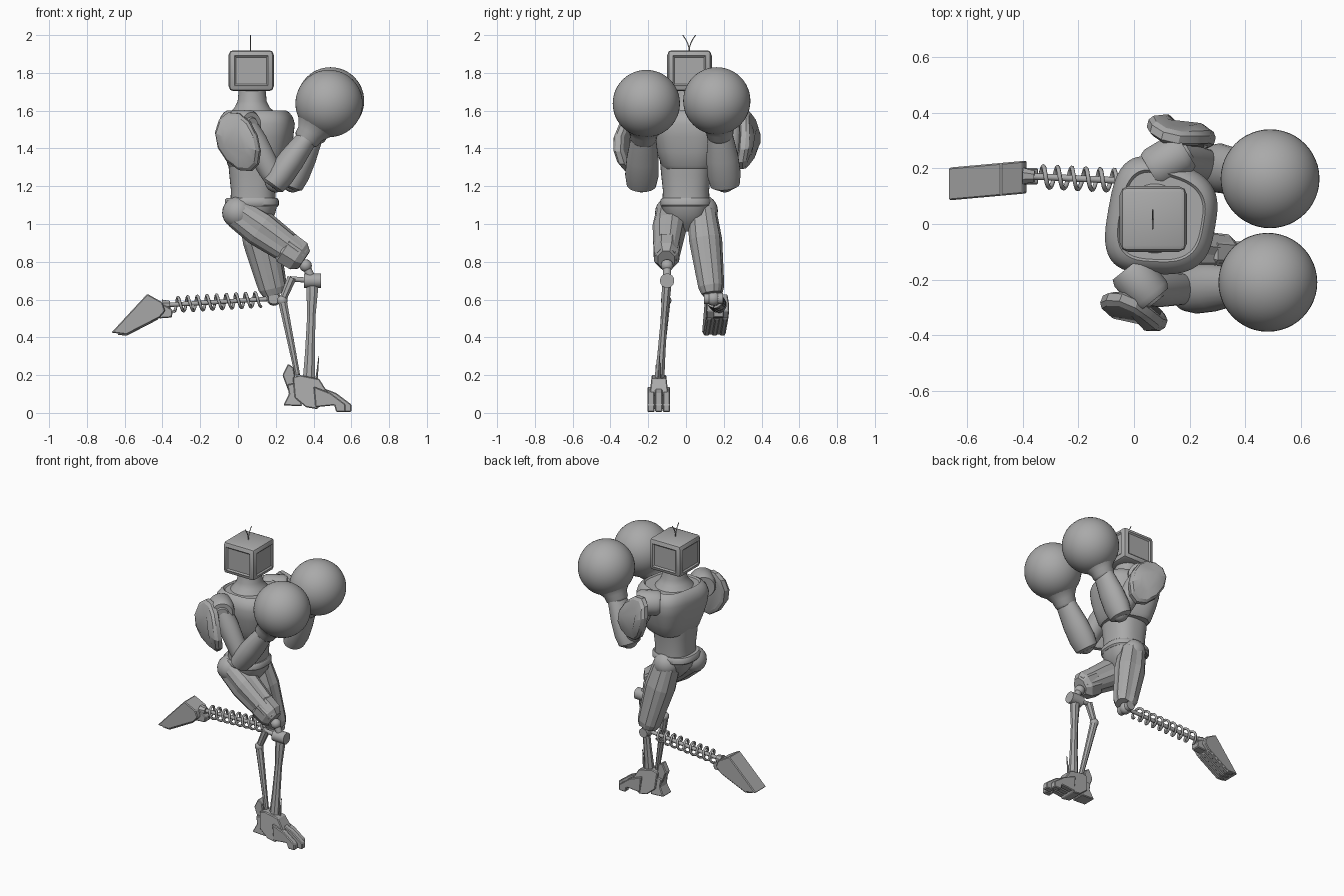
import bpy, bmesh
from math import sin, cos, tau, radians, copysign
from mathutils import Vector

cube = bpy.data.objects.get("Cube")
if cube:
    bpy.data.objects.remove(cube, do_unlink=True)

UP, LEFT = Vector((0, 0, 1)), Vector((0, 1, 0))
GREY = (.4, .4, .4, 1)
material = bpy.data.materials.new("plain grey")
material.use_nodes = True
material.diffuse_color = GREY
material.node_tree.nodes["Principled BSDF"].inputs["Base Color"].default_value = GREY


def add_object(name, data):
    data.materials.append(material)
    thing = bpy.data.objects.new(name, data)
    bpy.context.collection.objects.link(thing)
    return thing


def finish(name, bm, angle=35, bevel=0):
    bmesh.ops.recalc_face_normals(bm, faces=bm.faces)
    mesh = bpy.data.meshes.new(name)
    bm.to_mesh(mesh)
    bm.free()
    thing = add_object(name, mesh)
    if bevel:
        modifier = thing.modifiers.new("bevel", "BEVEL")
        modifier.width, modifier.segments = bevel, 1
    if angle:
        bpy.ops.object.select_all(action="DESELECT")
        thing.select_set(True)
        bpy.context.view_layer.objects.active = thing
        bpy.ops.object.shade_smooth_by_angle(angle=radians(angle))


def loft(name, rings, angle=35, bevel=0):
    """Skin a list of point rings and cap both ends."""
    bm = bmesh.new()
    loops = [[bm.verts.new(point) for point in ring] for ring in rings]
    count = len(loops[0])
    for lower, upper in zip(loops, loops[1:]):
        for i in range(count):
            j = (i + 1) % count
            bm.faces.new((lower[i], lower[j], upper[j], upper[i]))
    bm.faces.new(loops[0])
    bm.faces.new(loops[-1])
    finish(name, bm, angle, bevel)


def circle(sides, offset=0):
    turns = [tau * (i + offset) / sides for i in range(sides)]
    return [(cos(turn), sin(turn)) for turn in turns]


def limb(name, start, end, sections, sides=24, angle=35, flute=1, wide=1):
    """Sections are (position along axis, radius); wide scales the radius along y."""
    start, end = Vector(start), Vector(end)
    axis = (end - start).normalized()
    u = axis.cross(LEFT if abs(axis.y) < .9 else UP).normalized()
    v = axis.cross(u) * wide
    rings = []
    for along, radius in sections:
        centre = start.lerp(end, along)
        rings.append([centre + (u * c + v * s) * radius * (1 if i % 4 else flute)
                      for i, (c, s) in enumerate(circle(sides, .5))])
    loft(name, rings, angle)


def rod(name, start, end, radius, tip=None, sides=16):
    limb(name, start, end, [(0, radius), (1, tip or radius)], sides)


def body(name, centre, depth, width, rows, yaw=0, power=.8, taper=0):
    """Stacked rounded-box rings; rows are (height, scale), taper narrows the front."""
    turn_c, turn_s = cos(radians(yaw)), sin(radians(yaw))
    rings = []
    for z, scale in rows:
        ring = []
        for c, s in circle(48):
            fore = copysign(abs(c) ** power, c)
            x = depth * scale * fore
            y = width * scale * copysign(abs(s) ** power, s) * (1 - taper * fore)
            ring.append((centre[0] + x * turn_c - y * turn_s, centre[1] + x * turn_s + y * turn_c, z))
        rings.append(ring)
    loft(name, rings, 40)


def ball(name, centre, radius, segments=24):
    bm = bmesh.new()
    bmesh.ops.create_uvsphere(bm, u_segments=segments, v_segments=segments // 2, radius=radius)
    bmesh.ops.translate(bm, verts=bm.verts, vec=centre)
    finish(name, bm, 60)


def prism(name, outline, y, width, taper=0, shear=0):
    """Side profile in x and z, extruded along y; taper narrows it upward, shear turns it in plan."""
    loft(name, [[(x, y + shear * (x + .4) + side * width / 2 * (1 - taper * z), z) for x, z in outline]
                for side in (-1, 1)], 0, .005)


def tube(name, points, radius):
    curve = bpy.data.curves.new(name, "CURVE")
    curve.dimensions, curve.bevel_depth, curve.bevel_resolution = "3D", radius, 1
    curve.use_fill_caps = True
    spline = curve.splines.new("POLY")
    spline.points.add(len(points) - 1)
    for target, point in zip(spline.points, points):
        target.co = (*point, 1)
    add_object(name, curve)


# Box head with framed panels on every side
bm = bmesh.new()
bmesh.ops.create_cube(bm, size=1)
bmesh.ops.scale(bm, vec=(.235, .23, .215), verts=bm.verts)
bmesh.ops.bevel(bm, geom=bm.edges[:], offset=.02, segments=2, profile=.5, affect="EDGES")
panels = [face for face in bm.faces if face.calc_area() > .02 and abs(face.normal.z) < .9]
for depth in (.004, -.008):
    bmesh.ops.inset_individual(bm, faces=panels, thickness=.012, depth=depth)
bmesh.ops.translate(bm, verts=bm.verts, vec=(.07, .018, 1.812))
finish("head", bm, 30)
for side in (-1, 1):
    tube("antenna", [(.067, .017 + side * .034 * (t / 4) ** 2, 1.915 + .085 * t / 4) for t in range(5)], .003)

# Torso
body("neck", (.075, .02), .07, .075, [(1.57, 1.9), (1.62, 1.3), (1.65, 1.1), (1.72, 1)], 0, 1)
body("chest", (.1, .022), .195, .205, [(1.29, .67), (1.31, .75), (1.38, .86), (1.46, .96), (1.53, 1),
     (1.565, .95), (1.59, .86), (1.6, .78), (1.59, .74)], -10, .65, .12)
body("abdomen", (.08, 0), .12, .125, [(1.1, 1), (1.18, .98), (1.26, 1.05), (1.33, 1.1)])
body("belt", (.073, 0), .143, .136, [(1.09, .94), (1.1, 1), (1.125, 1), (1.137, .94)])
body("pelvis", (.078, 0), .13, .13, [(.96, .3), (1, .6), (1.05, .9), (1.1, 1)])


# Arms with shoulder pads, raised guard and round gloves
def arm(name, side, shoulder, facing, elbow, wrist, glove, pad, pad_yaw):
    shoulder, pad = Vector(shoulder), Vector(pad)
    face = Vector((cos(radians(facing)), sin(radians(facing)), 0))
    along = Vector((cos(radians(pad_yaw)), sin(radians(pad_yaw)), 0))
    out = UP.cross(along) * side
    limb(name + "_shoulder_joint", shoulder - face * .1, shoulder + face * .05,
         [(0, .07), (.15, .08), (.85, .08), (1, .066)])
    rod(name + "_shoulder_cap", shoulder + face * .05, shoulder + face * .06, .042, .036, 24)
    limb(name + "_upper_arm", shoulder, elbow, [(0, .06), (.3, .068), (.8, .06), (1, .05)], wide=.95)
    ball(name + "_elbow", elbow, .058)
    limb(name + "_forearm", elbow, wrist, [(-.13, .045), (-.08, .064), (.15, .073), (.5, .07), (.95, .056)],
         wide=1.22)
    limb(name + "_glove_cuff", wrist, glove, [(-.12, .06), (-.05, .07), (.1, .073), (.3, .1), (.5, .13)])
    ball(name + "_glove", glove, .178, 48)
    # Slanted oval shell that leans inward toward its top and bottom
    outline = [(.125 * c, .15 * s - .05 * c) for c, s in circle(12)]
    loft(name + "_shoulder_pad", [[pad + (along * x + UP * z) * scale + out * (height - 1.4 * z * z)
                                   for x, z in outline]
         for scale, height in ((.85, -.02), (1, -.01), (1, .018), (.9, .035), (.55, .052))], 25)


arm("right", -1, (.04, -.235, 1.525), -51, (.2, -.235, 1.225), (.37, -.225, 1.46),
    (.482, -.21, 1.638), (0, -.315, 1.435), -21)
arm("left", 1, (.145, .24, 1.53), 31, (.29, .205, 1.225), (.4, .18, 1.475),
    (.49, .163, 1.652), (.17, .33, 1.445), -15)

# Thighs: faceted, fluted shells
for name, hip, knee in (("right", (0, -.08, 1.06), (.34, -.105, .82)),
                        ("left", (.085, .085, 1.07), (.192, .138, .63))):
    ball(name + "_hip", hip, .084)
    limb(name + "_thigh", hip, knee, [(-.14, .045), (.02, .088), (.35, .1), (.75, .085), (.92, .078), (1, .063)],
         16, 0, .88, .9)
limb("right_knee_shell", (.23, -.1, .89), (.35, -.105, .81),
     [(0, .07), (.2, .095), (.75, .09), (1, .06)], 8, 0, wide=.8)

# Right lower leg: shin with a rear piston linkage
knee, ankle, strut_joint = (.395, -.1, .7), (.375, -.142, .16), (.235, -.105, .595)
ball("right_knee_ball", (.358, -.1, .78), .033)
rod("right_knee_link", (.355, -.1, .79), knee, .022)
rod("right_knee_barrel", (.35, -.1, .7), (.44, -.1, .7), .038, sides=20)
limb("right_shin", knee, ankle, [(0, .032), (.12, .032), (.35, .024), (.7, .028), (1, .036)], 8, 0, wide=.8)
rod("rear_link", knee, (.275, -.1, .71), .014)
rod("rear_strut_top", (.285, -.1, .715), strut_joint, .026, .02, 8)
ball("rear_strut_joint", strut_joint, .028, 16)
rod("rear_strut", strut_joint, (.315, -.14, .2), .025, .015, 8)

# Right foot: heel, ankle fin, instep and three toes
prism("ankle_fin", [(.235, .2), (.265, .26), (.295, .24), (.31, .14), (.265, .12)], -.14, .045)
prism("heel", [(.24, .04), (.27, .1), (.26, .15), (.31, .16), (.34, .035)], -.143, .1, 2)
prism("instep", [(.3, .08), (.29, .19), (.33, .2), (.43, .18), (.48, .1), (.42, .02), (.36, .03)],
      -.143, .12, 1.8)
for side in (-1, 0, 1):
    tip = .6 - .03 * abs(side)
    prism("toe", [(.41, .03), (tip - .17, .14), (tip - .08, .105), (tip, .045), (tip, .005),
                  (tip - .05, .005), (.51, .04)], -.144 + .041 * side, .038)
rod("foot_spike", (.415, -.14, .17), (.428, -.14, .3), .008, .002, 6)

# Left lower leg: rod inside a coil spring
start, end = Vector((.19, .145, .605)), Vector((-.4, .173, .57))
rod("left_knee_pin", start - LEFT * .05, start + LEFT * .05, .03)
ball("left_knee_ball", start, .038)
rod("spring_rod", start, end, .012)
axis = (end - start).normalized()
lift = axis.cross(LEFT).normalized()
across = axis.cross(lift)
TURNS = 9
ring = circle(20)
steps = TURNS * len(ring)
tube("coil_spring", [start.lerp(end, .12 + .78 * i / steps)
                     + (lift * ring[i % len(ring)][0] + across * ring[i % len(ring)][1]) * .038
                     for i in range(steps + 1)], .008)
rod("spring_stop", start.lerp(end, .93), end, .022, .032, 8)

# Left foot, trailing with the toes down
prism("left_foot", [(-.48, .63), (-.4, .585), (-.385, .54), (-.415, .505), (-.59, .415),
                    (-.67, .425), (-.55, .555)], .168, .118, shear=.09)
prism("left_ankle", [(-.42, .59), (-.345, .545), (-.35, .505), (-.42, .5)], .172, .06)
for side in (-1, 0, 1):
    prism("left_sole_ridge", [(-.42, .52), (-.42, .496), (-.59, .408), (-.64, .414), (-.6, .44)],
          .168 + .042 * side, .026, shear=.09)
